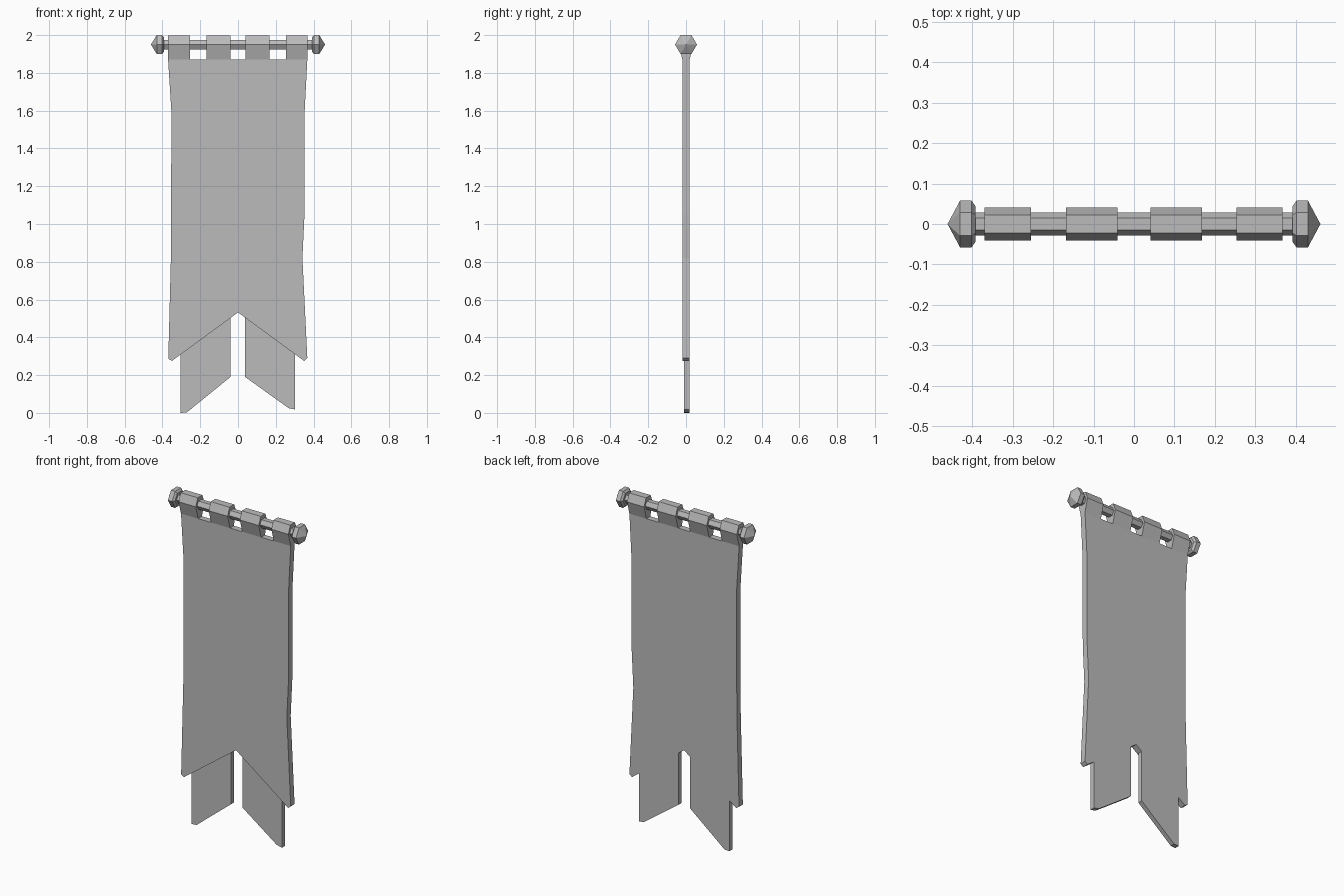
import bpy, bmesh
from math import cos, sin, tau

cube = bpy.data.objects.get("Cube")
if cube:
    bpy.data.objects.remove(cube, do_unlink=True)

GREY = (0.5, 0.5, 0.5, 1)
mat = bpy.data.materials.new("plain grey")
mat.use_nodes = True
mat.diffuse_color = GREY
mat.node_tree.nodes["Principled BSDF"].inputs["Base Color"].default_value = GREY

ROD_Z = 1.95
BACK = 0.0185


def finish(name, bm):
    bmesh.ops.recalc_face_normals(bm, faces=bm.faces)
    mesh = bpy.data.meshes.new(name)
    bm.to_mesh(mesh)
    bm.free()
    mesh.materials.append(mat)
    obj = bpy.data.objects.new(name, mesh)
    bpy.context.collection.objects.link(obj)
    return obj


def prism(name, points, offset):
    """Close a flat outline and extrude it along the offset."""
    bm = bmesh.new()
    face = bm.faces.new([bm.verts.new(p) for p in points])
    ext = bmesh.ops.extrude_face_region(bm, geom=[face], use_keep_orig=True)
    moved = [v for v in ext["geom"] if isinstance(v, bmesh.types.BMVert)]
    bmesh.ops.translate(bm, verts=moved, vec=offset)
    return finish(name, bm)


def hex_lathe(name, stations):
    """Skin six-sided rings given as (x, radius); the rings run along x."""
    bm = bmesh.new()
    rings = [[bm.verts.new((x, r * cos(tau * i / 6), ROD_Z + r * sin(tau * i / 6)))
              for i in range(6)] for x, r in stations]
    for a, b in zip(rings, rings[1:]):
        for i in range(6):
            j = (i + 1) % 6
            bm.faces.new((a[i], a[j], b[j], b[i]))
    bm.faces.new(rings[0])
    bm.faces.new(rings[-1])
    bmesh.ops.remove_doubles(bm, verts=bm.verts, dist=0.0005)
    return finish(name, bm)


# Rod with a pointed finial on each end
hex_lathe("rod", [(-0.4, 0.029), (0.4, 0.029)])
for side, word in ((-1, "right"), (1, "left")):
    hex_lathe(word + "_finial", [(side * 0.392, 0.044), (side * 0.402, 0.058),
                                 (side * 0.43, 0.058), (side * 0.461, 0.0001)])

# Hanging loops that taper down into the cloth
loop_section = [(-BACK, 1.87), (-0.041, ROD_Z), (-0.022, 1.998),
                (0.022, 1.998), (0.041, ROD_Z), (BACK, 1.87)]
for n, (x0, x1) in enumerate([(-0.37, -0.255), (-0.168, -0.041),
                              (0.041, 0.168), (0.253, 0.367)]):
    prism(f"hanging_loop_{n + 1}", [(x0, y, z) for y, z in loop_section], (x1 - x0, 0, 0))

# Main cloth with a swallow-tail notch
cloth = [(-0.37, 1.87), (-0.353, 1.6), (-0.354, 0.87), (-0.369, 0.287), (-0.35, 0.275),
         (0, 0.532), (0.35, 0.275), (0.367, 0.29), (0.341, 0.82), (0.352, 1.05),
         (0.353, 1.6), (0.367, 1.87)]
prism("banner_cloth", [(x, -BACK, z) for x, z in cloth], (0, 2 * BACK, 0))


# Thinner under-tails, flush with the back and meeting the notch
def notch(x):
    return 0.532 - abs(x) * 0.734


tails = {"right_tail": [(-0.04, 0.19), (-0.272, 0.002), (-0.304, 0.0)],
         "left_tail": [(0.038, 0.19), (0.268, 0.025), (0.303, 0.018)]}
for name, low in tails.items():
    outer, inner = low[-1][0], low[0][0]
    outline = low + [(outer, notch(outer)), (inner, notch(inner))]
    prism(name, [(x, -0.01, z) for x, z in outline], (0, BACK + 0.01, 0))
